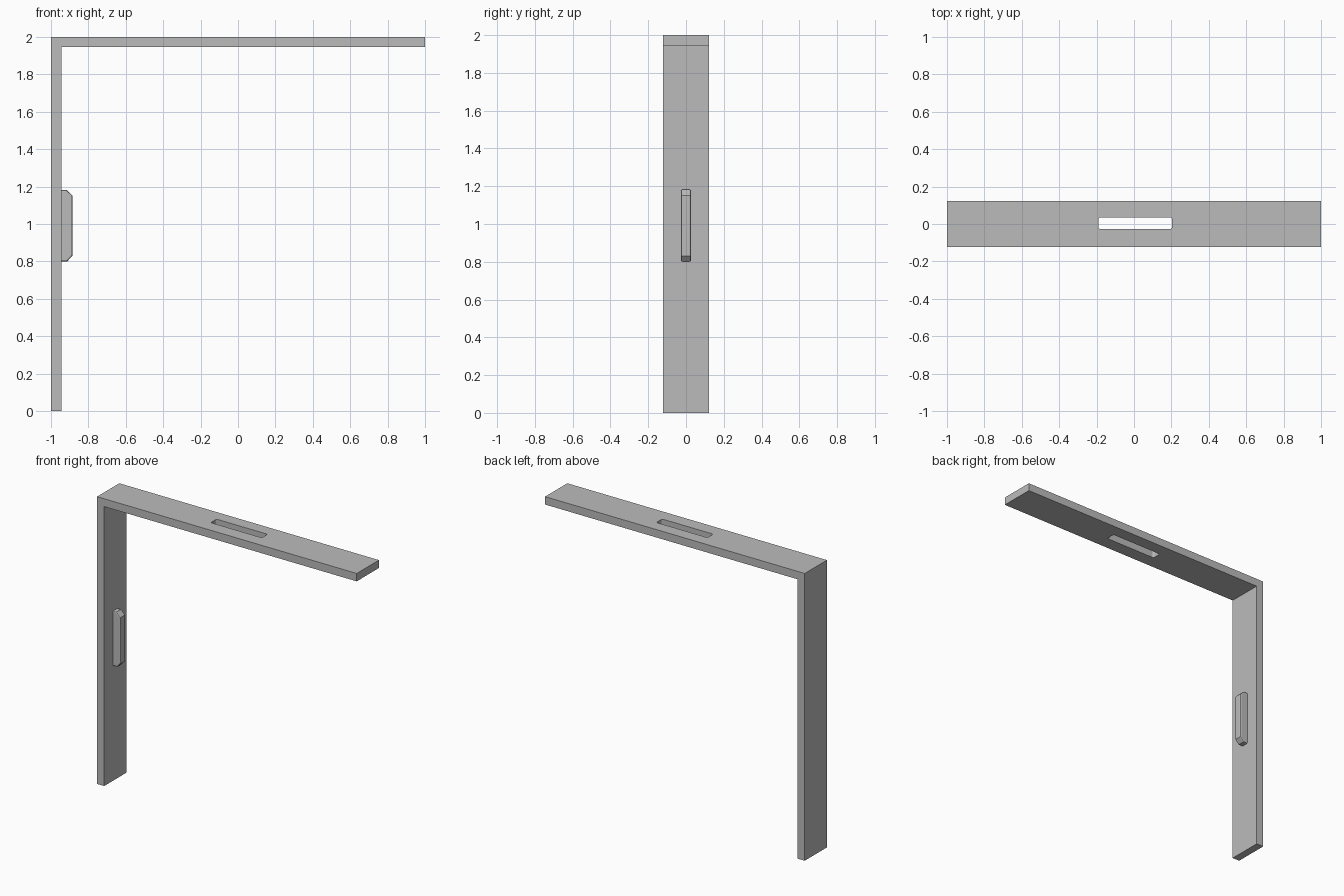
import bpy
import bmesh

cube = bpy.data.objects.get("Cube")
if cube:
    bpy.data.objects.remove(cube, do_unlink=True)

grey = bpy.data.materials.new("plain grey")
grey.use_nodes = True
colour = (0.5, 0.5, 0.5, 1)
grey.diffuse_color = colour
grey.node_tree.nodes["Principled BSDF"].inputs["Base Color"].default_value = colour

T = 0.055      # board thickness
W = 0.122      # half of board width


def prism(name, profile, axis, start, end):
    """Extrude a 2D profile along y (profile in x, z) or z (profile in x, y)."""
    bm = bmesh.new()
    place = (lambda a, b: (a, start, b)) if axis == "y" else (lambda a, b: (a, b, start))
    face = bm.faces.new([bm.verts.new(place(a, b)) for a, b in profile])
    new = bmesh.ops.extrude_face_region(bm, geom=[face])["geom"]
    step = (0, end - start, 0) if axis == "y" else (0, 0, end - start)
    bmesh.ops.translate(bm, vec=step, verts=[v for v in new if isinstance(v, bmesh.types.BMVert)])
    bmesh.ops.recalc_face_normals(bm, faces=bm.faces)
    mesh = bpy.data.meshes.new(name)
    bm.to_mesh(mesh)
    bm.free()
    mesh.materials.append(grey)
    obj = bpy.data.objects.new(name, mesh)
    bpy.context.collection.objects.link(obj)
    return obj


def bevel(obj, width, segments, chosen):
    """Round the edges picked by a rule on their two end points."""
    bm = bmesh.new()
    bm.from_mesh(obj.data)
    edges = [e for e in bm.edges if chosen(e.verts[0].co, e.verts[1].co)]
    bmesh.ops.bevel(bm, geom=edges, offset=width, segments=segments,
                    profile=0.5, affect="EDGES")
    bm.to_mesh(obj.data)
    bm.free()


# L-shaped bracket: upright and top arm in one piece
bracket = prism("bracket", [(-1, 0), (T - 1, 0), (T - 1, 2 - T), (1, 2 - T), (1, 2), (-1, 2)],
                "y", -W, W)

# Rounded slot through the top arm
cutter = prism("slot_cutter", [(-0.19, -0.028), (0.204, -0.028), (0.204, 0.035), (-0.19, 0.035)],
               "z", 1.85, 2.1)
bevel(cutter, 0.012, 3, lambda a, b: abs(a.z - b.z) > 0.1)
cutter.hide_render = True
slot = bracket.modifiers.new("slot", "BOOLEAN")
slot.operation = "DIFFERENCE"
slot.solver = "EXACT"
slot.object = cutter
bpy.context.view_layer.objects.active = bracket
bpy.ops.object.modifier_apply(modifier=slot.name)
bpy.data.objects.remove(cutter, do_unlink=True)

# Matching tab on the inner side of the upright, with chamfered ends
back, front = T - 1.002, -0.886
tab = prism("tab", [(back, 0.8), (front - 0.027, 0.8), (front, 0.83),
                    (front, 1.152), (front - 0.031, 1.182), (back, 1.182)],
            "y", -0.027, 0.027)
bevel(tab, 0.008, 2, lambda a, b: abs(a.y - b.y) < 0.001 and max(a.x, b.x) > back + 0.001)
